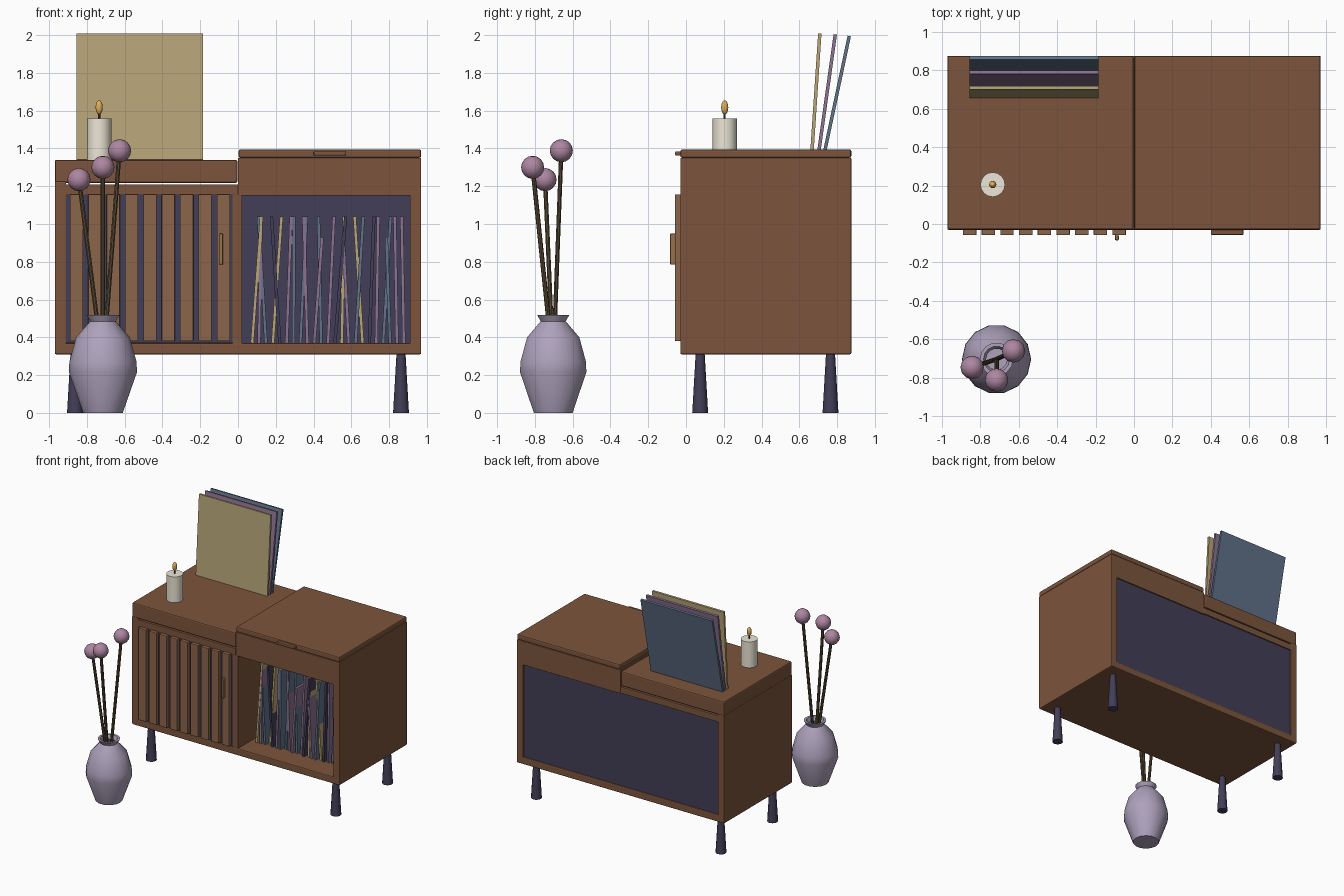
import bpy, bmesh, math, random
from mathutils import Vector, Matrix

if "Cube" in bpy.data.objects:
    bpy.data.objects.remove(bpy.data.objects["Cube"])

random.seed(4)


def material(name, r, g, b):
    m = bpy.data.materials.new(name)
    m.diffuse_color = (r, g, b, 1)
    m.use_nodes = True
    m.node_tree.nodes["Principled BSDF"].inputs["Base Color"].default_value = m.diffuse_color
    return m


walnut = material("walnut", 0.20, 0.09, 0.045)
slat_wood = material("slat_wood", 0.26, 0.13, 0.07)
dark = material("dark_violet", 0.055, 0.048, 0.095)
brass = material("brass", 0.30, 0.17, 0.07)
gold = material("gold_card", 0.48, 0.38, 0.19)
mauve = material("mauve_card", 0.26, 0.17, 0.28)
blue = material("blue_card", 0.12, 0.17, 0.25)
lilac = material("lilac_glaze", 0.42, 0.36, 0.50)
pink = material("pink_bloom", 0.42, 0.24, 0.36)
stem_mat = material("stem", 0.10, 0.07, 0.035)
cream = material("cream_wax", 0.85, 0.80, 0.68)
flame_mat = material("flame", 0.75, 0.42, 0.10)


def finish(bm, name, mat, smooth=False):
    bmesh.ops.recalc_face_normals(bm, faces=bm.faces)
    me = bpy.data.meshes.new(name)
    bm.to_mesh(me)
    bm.free()
    me.materials.append(mat)
    ob = bpy.data.objects.new(name, me)
    bpy.context.collection.objects.link(ob)
    if smooth:
        bpy.ops.object.select_all(action='DESELECT')
        ob.select_set(True)
        bpy.context.view_layer.objects.active = ob
        bpy.ops.object.shade_smooth_by_angle(angle=math.radians(35))
    return ob


def box(name, x, y, z, mat, bevel=0.0):
    """Box from (min, max) ranges."""
    bm = bmesh.new()
    bmesh.ops.create_cube(bm, size=1)
    for v in bm.verts:
        for i, r in enumerate((x, y, z)):
            v.co[i] = r[0] if v.co[i] < 0 else r[1]
    ob = finish(bm, name, mat)
    if bevel:
        mod = ob.modifiers.new("bevel", 'BEVEL')
        mod.width, mod.segments = bevel, 2
    return ob


def lathe(name, profile, sides, mat, at, smooth=True):
    """Revolve (radius, z) points, closing both ends."""
    bm = bmesh.new()
    rings = [[bm.verts.new((r * math.cos(a), r * math.sin(a), z))
              for a in (2 * math.pi * k / sides for k in range(sides))]
             for r, z in profile]
    for lo, hi in zip(rings, rings[1:]):
        for k in range(sides):
            n = (k + 1) % sides
            bm.faces.new((lo[k], lo[n], hi[n], hi[k]))
    bm.faces.new(rings[0])
    bm.faces.new(rings[-1])
    ob = finish(bm, name, mat, smooth)
    ob.location = at
    return ob


def rod(name, a, b, r, mat):
    a, b = Vector(a), Vector(b)
    ob = lathe(name, [(r, 0), (r, (b - a).length)], 8, mat, a)
    ob.rotation_euler = (b - a).to_track_quat('Z', 'Y').to_euler()


def ball(name, at, r, mat, stretch=1):
    bm = bmesh.new()
    bmesh.ops.create_uvsphere(bm, u_segments=12, v_segments=8, radius=r)
    bmesh.ops.scale(bm, vec=(1, 1, stretch), verts=bm.verts)
    finish(bm, name, mat, True).location = at


# Cabinet carcass
F, B = -0.03, 0.875
box("floor_panel", (-0.97, 0.97), (F, B), (0.31, 0.37), walnut, 0.008)
box("left_side", (-0.97, -0.91), (F, B), (0.315, 1.225), walnut, 0.004)
box("right_side", (0.91, 0.97), (F, B), (0.315, 1.35), walnut, 0.004)
box("divider", (-0.03, 0.02), (F + 0.003, B - 0.012), (0.365, 1.16), walnut)
box("left_top_rail", (-0.915, 0.0), (F, B), (1.155, 1.21), walnut, 0.003)
box("right_top_rail", (0.0, 0.915), (F, B), (1.15, 1.35), walnut, 0.003)
box("back_panel", (-0.915, 0.915), (0.845, 0.865), (0.365, 1.16), dark)

# Lids and lid pull
box("left_lid", (-0.97, -0.003), (F, B), (1.217, 1.34), walnut, 0.01)
box("right_lid", (0.003, 0.97), (F, B), (1.35, 1.395), walnut, 0.01)
box("lid_pull", (0.40, 0.57), (-0.057, -0.025), (1.362, 1.385), walnut, 0.006)

# Slatted door with handle
box("door_backing", (-0.91, -0.03), (-0.026, -0.005), (0.372, 1.155), dark)
for i in range(9):
    c = -0.855 + i * 0.0972
    box(f"door_slat_{i + 1}", (c - 0.035, c + 0.035), (-0.058, -0.025),
        (0.38, 1.157), slat_wood, 0.003)
box("door_handle", (-0.099, -0.079), (-0.085, -0.056), (0.785, 0.95), brass, 0.006)

# Tapered legs
for sx, side in ((-1, "left"), (1, "right")):
    for y, end in ((0.075, "front"), (0.765, "back")):
        lathe(f"{end}_{side}_leg", [(0.042, 0), (0.024, 0.312)], 12, dark,
              (sx * 0.863, y, 0))


def sleeve(name, size, thick, mat, matrix):
    """Thin square card sleeve, thickness along x, base at origin."""
    bm = bmesh.new()
    bmesh.ops.create_cube(bm, size=1)
    bmesh.ops.scale(bm, vec=(thick, 0.67, size), verts=bm.verts)
    bmesh.ops.translate(bm, vec=(0, 0, size / 2), verts=bm.verts)
    bmesh.ops.transform(bm, matrix=matrix, verts=bm.verts)
    return finish(bm, name, mat)


# Row of leaning sleeves on the open shelf
leans = [4.5, 1, -3, 3.5, -4, 2, 0.5, 3, -2, 4, -1, 2.5]
short = {9: 0.56, 14: 0.56, 20: 0.56}
cards = [gold, mauve, blue, gold, dark, mauve, blue, blue, mauve, mauve, blue, mauve, dark]
for i in range(23):
    lean = math.radians(leans[i % 12] + random.uniform(-0.5, 0.5))
    x = 0.075 + i * 0.0365
    if i > 20:
        lean = math.radians(-1)
    y = 0.485 + random.uniform(-0.015, 0.015)
    sleeve(f"shelf_sleeve_{i + 1}", short.get(i, 0.67), 0.017, cards[i % 13],
           Matrix.Translation((x, y, 0.371)) @ Matrix.Rotation(lean, 4, 'Y'))

# Three sleeves leaning back on the left lid
for name, y, deg, mat in (("gold", 0.664, 3.8, gold), ("mauve", 0.697, 8, mauve),
                          ("blue", 0.725, 12, blue)):
    sleeve(f"display_sleeve_{name}", 0.67, 0.018, mat,
           Matrix.Translation((-0.52, y, 1.34))
           @ Matrix.Rotation(math.radians(-deg), 4, 'X')
           @ Matrix.Rotation(math.pi / 2, 4, 'Z'))

# Candle
cx, cy = -0.735, 0.205
lathe("candle", [(0.064, 1.338), (0.064, 1.558)], 16, cream, (cx, cy, 0))
lathe("candle_wick", [(0.006, 1.55), (0.006, 1.59)], 6, stem_mat, (cx, cy, 0))
ball("candle_flame", (cx, cy, 1.617), 0.019, flame_mat, 2.0)

# Floor vase, open at the top
vx, vy = -0.715, -0.703
lathe("vase", [(0.105, 0), (0.18, 0.215), (0.178, 0.27), (0.142, 0.40), (0.068, 0.485),
               (0.087, 0.518), (0.068, 0.518), (0.055, 0.485), (0.11, 0.39), (0.13, 0.25),
               (0.08, 0.04)], 14, lilac, (vx, vy, 0))

# Stems with round blooms
for i, tip in enumerate(((-0.842, -0.746, 1.235), (-0.715, -0.812, 1.30),
                         (-0.627, -0.66, 1.388))):
    rod(f"stem_{i + 1}", (vx, vy, 0.25), tip, 0.012, stem_mat)
    ball(f"bloom_{i + 1}", tip, 0.061, pink)
